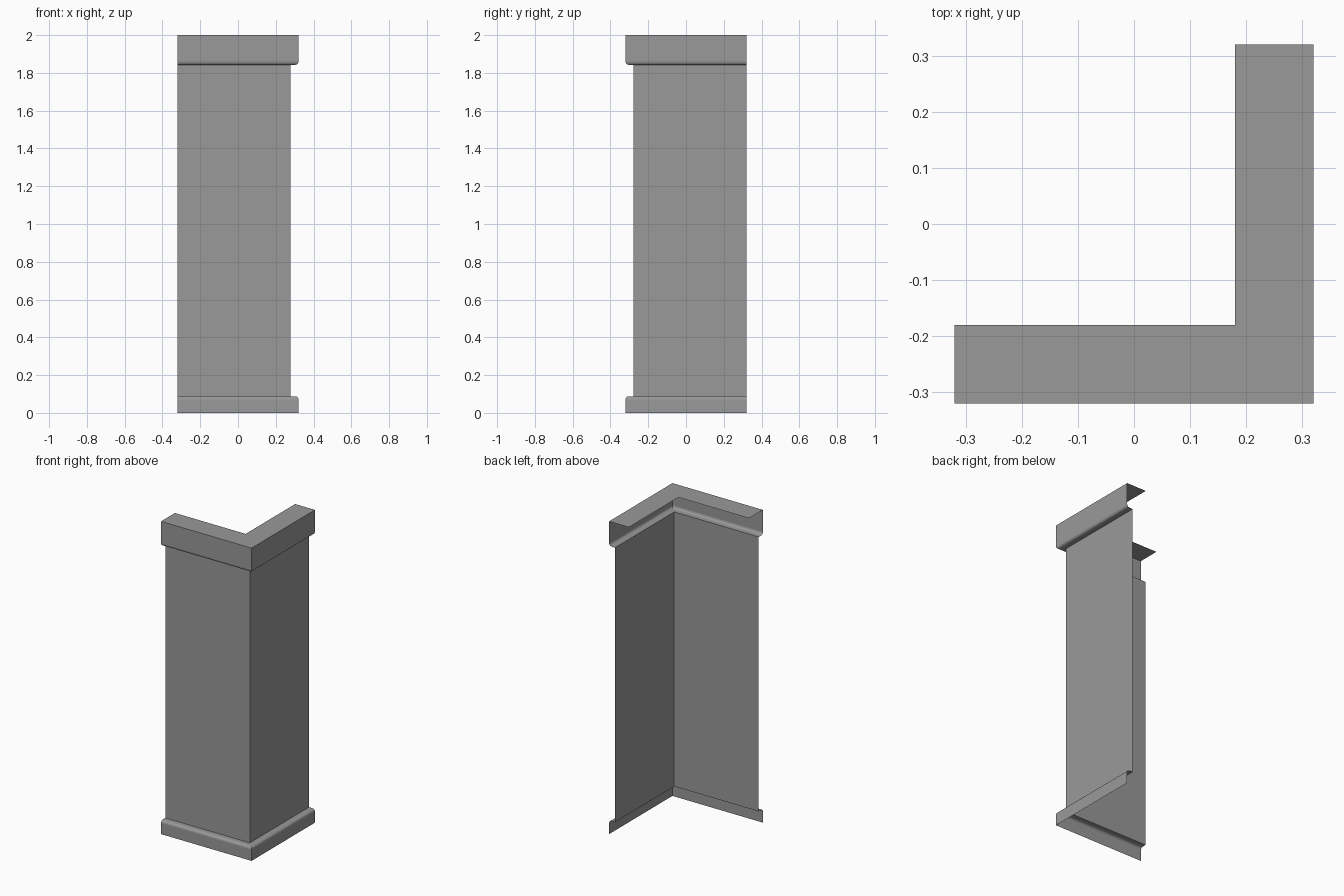
import bpy
import bmesh
from math import sin, cos, pi

cube = bpy.data.objects.get("Cube")
if cube:
    bpy.data.objects.remove(cube, do_unlink=True)

HALF = 0.32       # half the footprint
INSET = 0.042     # wall set back from the trim
R = 0.016         # rounding on the trim edges

grey = bpy.data.materials.new("mid grey")
grey.use_nodes = True
colour = (0.32, 0.32, 0.32, 1)
grey.diffuse_color = colour
grey.node_tree.nodes["Principled BSDF"].inputs["Base Color"].default_value = colour


def rounded(z, side):
    """Quarter round from the trim face (z + side * R) to its ledge at z."""
    angles = [i * pi / 6 for i in range(4)]
    return [(R - R * cos(a), z + side * (R - R * sin(a))) for a in angles]


def corner_sheet(name, profile):
    """Sweep an (inset, height) profile around the mitred outside corner."""
    bm = bmesh.new()
    rows = []
    for d, z in profile:
        path = [(-HALF, -HALF + d), (HALF - d, -HALF + d), (HALF - d, HALF)]
        rows.append([bm.verts.new((x, y, z)) for x, y in path])
    for upper, lower in zip(rows, rows[1:]):
        for i in range(2):
            bm.faces.new((upper[i], lower[i], lower[i + 1], upper[i + 1]))
    mesh = bpy.data.meshes.new(name)
    bm.to_mesh(mesh)
    bm.free()
    mesh.materials.append(grey)
    obj = bpy.data.objects.new(name, mesh)
    bpy.context.collection.objects.link(obj)
    return obj


TOP_LEDGE, BASE_LEDGE = 1.843, 0.088

# Cap: top flange, fascia, rounded lower edge and underside ledge
corner_sheet("cap_trim", [(0.14, 2), (0, 2)] + rounded(TOP_LEDGE, 1) + [(INSET, TOP_LEDGE)])

# Plain wall panels
corner_sheet("corner_wall", [(INSET, TOP_LEDGE), (INSET, BASE_LEDGE)])

# Base: ledge, rounded upper edge and skirting face
corner_sheet("base_trim", [(INSET, BASE_LEDGE)] + rounded(BASE_LEDGE, -1)[::-1] + [(0, 0)])
